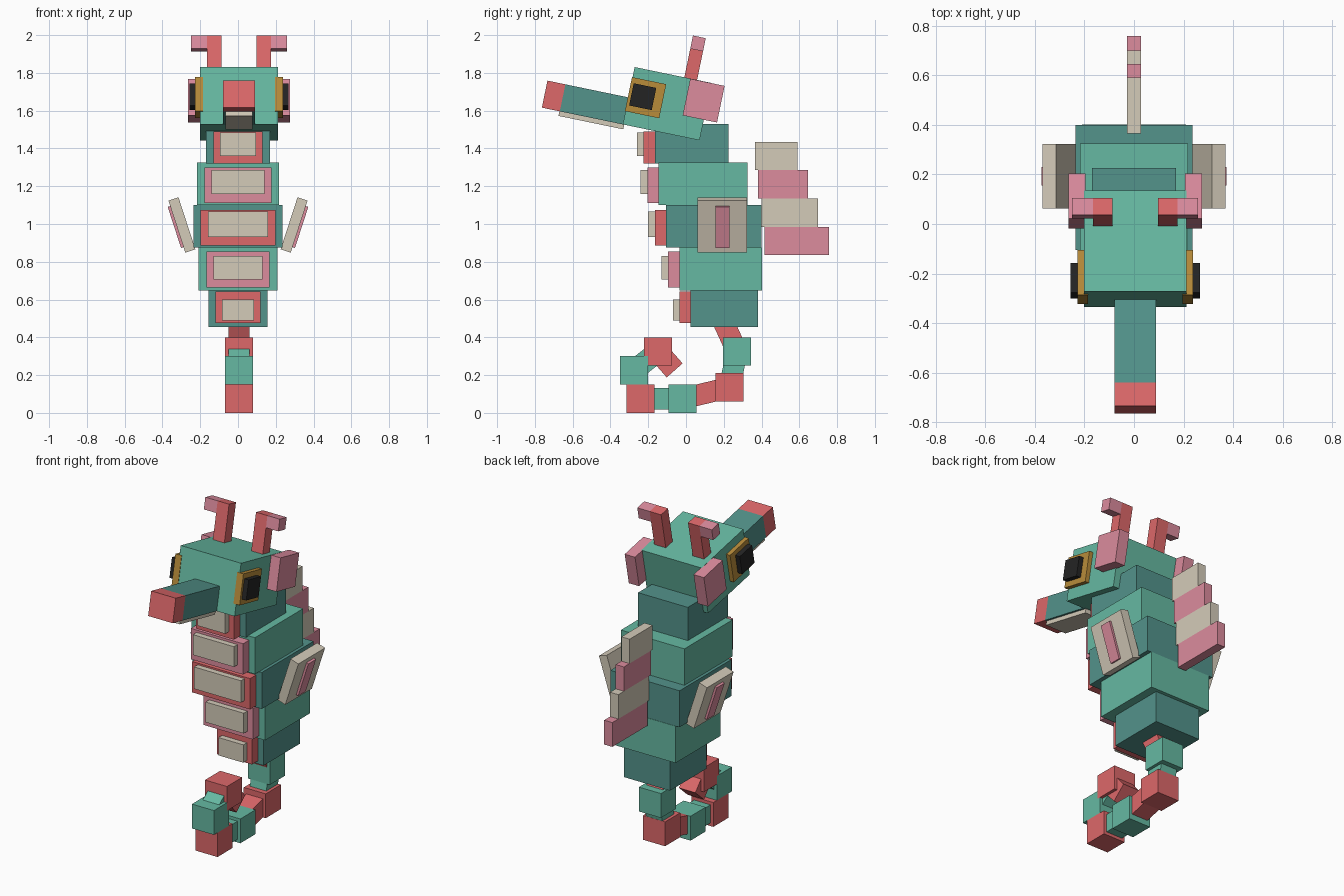
import bpy, bmesh, math
from mathutils import Matrix, Vector

cube = bpy.data.objects.get("Cube")
if cube:
    bpy.data.objects.remove(cube, do_unlink=True)


def material(name, rgb):
    lin = [((c / 255 + 0.055) / 1.055) ** 2.4 for c in rgb]
    m = bpy.data.materials.new(name)
    m.use_nodes = True
    m.diffuse_color = (*lin, 1)
    bsdf = next(n for n in m.node_tree.nodes if n.type == 'BSDF_PRINCIPLED')
    bsdf.inputs["Base Color"].default_value = (*lin, 1)
    bsdf.inputs["Roughness"].default_value = 0.8
    return m


GREEN = material("sea green", (102, 185, 162))
TEAL = material("dark teal", (83, 147, 139))
RED = material("coral red", (221, 104, 106))
PINK = material("rose pink", (220, 140, 158))
CREAM = material("cream", (212, 203, 185))
GOLD = material("gold", (184, 140, 58))
BLACK = material("black", (36, 36, 36))


def box(name, mat, x, y, z, frame=Matrix()):
    """Box spanning the x, y and z ranges, placed in a frame."""
    spans = (x, y, z)
    centre = Vector([(a + b) / 2 for a, b in spans])
    size = Matrix.Diagonal([abs(b - a) for a, b in spans] + [1])
    bm = bmesh.new()
    bmesh.ops.create_cube(bm, size=1, matrix=size)
    mesh = bpy.data.meshes.new(name)
    bm.to_mesh(mesh)
    bm.free()
    mesh.materials.append(mat)
    ob = bpy.data.objects.new(name, mesh)
    ob.matrix_world = frame @ Matrix.Translation(centre)
    bpy.context.collection.objects.link(ob)
    return ob


def around(half, mid=0.0):
    return (mid - half, mid + half)


# Body segments, each with a belly plate and a raised pad:
# half width, y range, z range, plate (half width, z range), pad (same)
segments = [
    (0.17, (-0.165, 0.225), (1.32, 1.53), (0.13, (1.32, 1.49)), (0.095, (1.36, 1.485))),
    (0.217, (-0.145, 0.325), (1.10, 1.325), (0.178, (1.11, 1.30)), (0.14, (1.16, 1.285))),
    (0.236, (-0.105, 0.40), (0.875, 1.10), (0.198, (0.885, 1.075)), (0.16, (0.93, 1.065))),
    (0.21, (-0.035, 0.402), (0.648, 0.875), (0.168, (0.665, 0.855)), (0.13, (0.705, 0.83))),
    (0.157, (0.025, 0.38), (0.455, 0.648), (0.12, (0.475, 0.642)), (0.085, (0.49, 0.60))),
]
for i, (w, y, z, plate, pad) in enumerate(segments):
    even = i % 2 == 0
    front = y[0]
    box(f"body_segment_{i + 1}", TEAL if even else GREEN, around(w), y, z)
    box(f"belly_plate_{i + 1}", RED if even else PINK, around(plate[0]),
        (front - 0.06, front + 0.01), plate[1])
    box(f"belly_pad_{i + 1}", CREAM, around(pad[0]),
        (front - 0.095, front - 0.055), pad[1])

# Stepped back fin
for i, (y0, y1) in enumerate([(0.365, 0.59), (0.38, 0.645), (0.40, 0.70), (0.415, 0.758)]):
    top = 1.435 - 0.15 * i
    box(f"back_fin_{i + 1}", PINK if i % 2 else CREAM, around(0.028),
        (y0, y1), (top - 0.15, top))

# Curled tail: cubes joined by thinner links
TAIL_X = 0.005
tail = [(0.27, 0.325, GREEN), (0.23, 0.135, RED), (-0.018, 0.075, GREEN),
        (-0.24, 0.075, RED), (-0.275, 0.225, GREEN), (-0.148, 0.325, RED)]
for i, (y, z, mat) in enumerate(tail):
    box(f"tail_cube_{i + 1}", mat, around(0.075, TAIL_X), around(0.074, y), around(0.075, z))

path = [(0.19, 0.50)] + [t[:2] for t in tail] + [(-0.06, 0.225)]
link_mats = [RED, GREEN, RED, GREEN, None, GREEN, RED]
for i, mat in enumerate(link_mats):
    if mat is None:
        continue
    a, b = Vector((TAIL_X, *path[i])), Vector((TAIL_X, *path[i + 1]))
    d = b - a
    frame = Matrix.Translation(a) @ Matrix.Rotation(math.atan2(d.z, d.y), 4, 'X')
    box(f"tail_link_{i + 1}", mat, around(0.056), (0, d.length), around(0.056), frame)

# Head, tilted upward; parts below are in head space with -y forward
HEAD = Matrix.Translation((0.005, -0.10, 1.637)) @ Matrix.Rotation(math.radians(-11.7), 4, 'X')
box("head", GREEN, around(0.206), around(0.2075), around(0.155), HEAD)
box("snout", TEAL, around(0.084), (-0.548, -0.19), around(0.073, -0.082), HEAD)
box("snout_tip", RED, around(0.084), (-0.645, -0.548), around(0.073, -0.082), HEAD)
box("lower_jaw", CREAM, around(0.071), (-0.55, -0.20), (-0.18, -0.15), HEAD)

# Paired parts
for side, s in (("left", 1), ("right", -1)):
    def pair(name, mat, x0, x1, y, z, frame):
        box(f"{side}_{name}", mat, (min(s * x0, s * x1), max(s * x0, s * x1)), y, z, frame)

    pair("eye_rim", GOLD, 0.19, 0.232, around(0.0925, -0.118), around(0.092, 0.008), HEAD)
    pair("eye", BLACK, 0.22, 0.262, around(0.061, -0.134), around(0.06, 0.01), HEAD)
    pair("ear_fin", PINK, 0.20, 0.27, around(0.093, 0.186), around(0.099, 0.055), HEAD)
    pair("horn", RED, 0.092, 0.17, (0.061, 0.13), (0.14, 0.381), HEAD)
    pair("horn_tip", PINK, 0.17, 0.254, (0.061, 0.13), (0.31, 0.381), HEAD)

    # Side fin, leaning outward at the top
    fin = Matrix.Translation((s * 0.297, 0.192, 0.995)) @ Matrix.Rotation(s * math.radians(18), 4, 'Y')
    pair("side_fin", CREAM, -0.028, 0.028, around(0.13), around(0.145), fin)
    pair("side_fin_stripe", PINK, 0.02, 0.042, around(0.037), around(0.114), fin)
